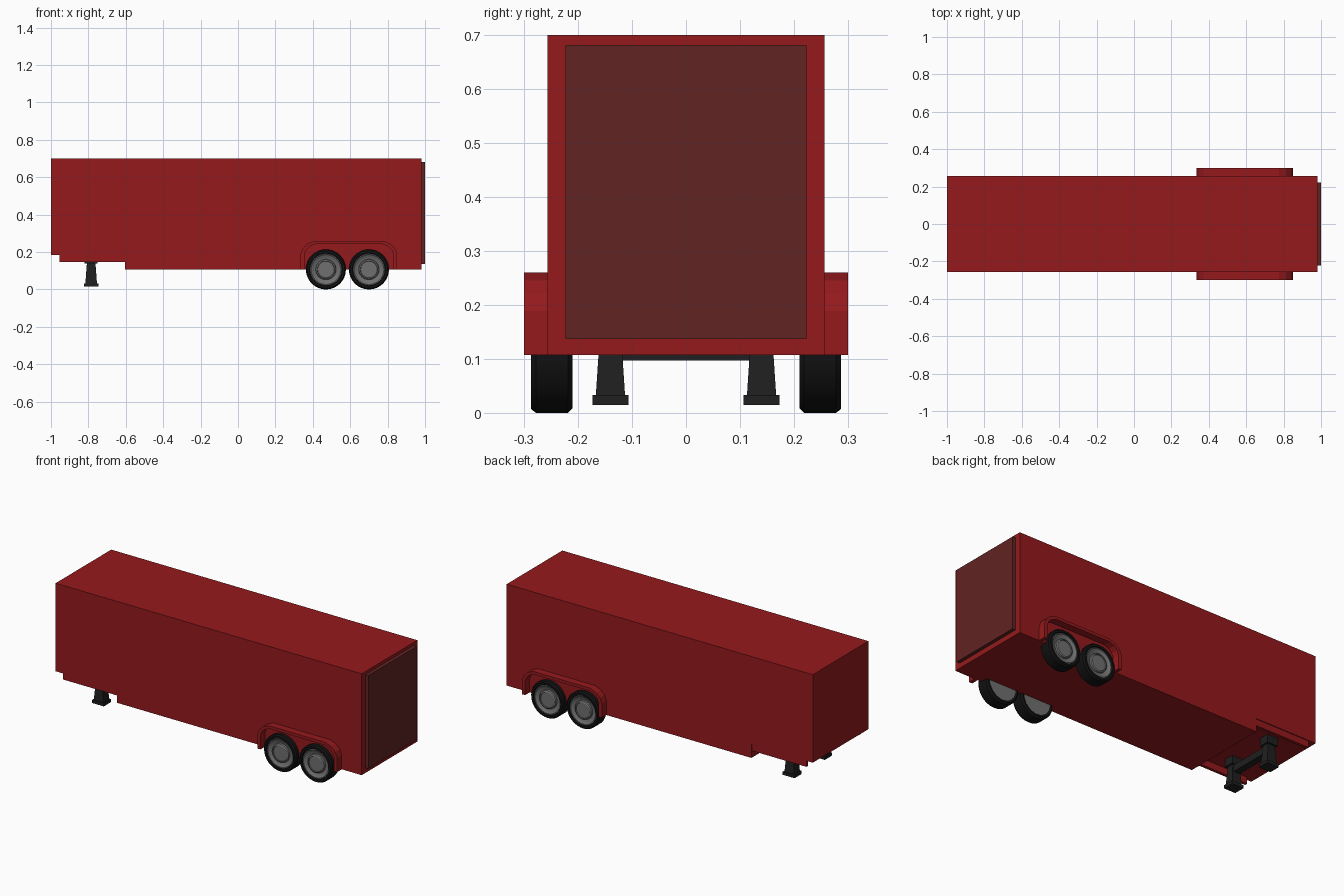
import bpy, bmesh, math
from mathutils import Matrix

if "Cube" in bpy.data.objects:
    bpy.data.objects.remove(bpy.data.objects["Cube"])


def material(name, rgb):
    m = bpy.data.materials.new(name)
    m.diffuse_color = (*rgb, 1)
    m.use_nodes = True
    m.node_tree.nodes["Principled BSDF"].inputs["Base Color"].default_value = m.diffuse_color
    return m


RED = material("red_paint", (0.30, 0.010, 0.012))
DOOR = material("dark_red", (0.12, 0.018, 0.016))
BLACK = material("black_rubber", (0.006, 0.006, 0.006))
METAL = material("black_metal", (0.014, 0.014, 0.014))
RIM = material("rim_grey", (0.16, 0.16, 0.16))


def finish(name, bm, mat, smooth=False):
    bmesh.ops.recalc_face_normals(bm, faces=bm.faces)
    me = bpy.data.meshes.new(name)
    bm.to_mesh(me)
    bm.free()
    ob = bpy.data.objects.new(name, me)
    bpy.context.collection.objects.link(ob)
    me.materials.append(mat)
    if smooth:
        bpy.ops.object.select_all(action='DESELECT')
        ob.select_set(True)
        bpy.context.view_layer.objects.active = ob
        bpy.ops.object.shade_smooth_by_angle(angle=math.radians(35))
    return ob


def box(name, x, y, z, mat, taper=1.0):
    """Box from (min, max) ranges; taper scales the top."""
    bm = bmesh.new()
    cx, cy = sum(x) / 2, sum(y) / 2
    hx, hy = (x[1] - x[0]) / 2, (y[1] - y[0]) / 2
    rings = [[bm.verts.new((cx + sx * hx * t, cy + sy * hy * t, h))
              for sx, sy in ((-1, -1), (1, -1), (1, 1), (-1, 1))]
             for h, t in ((z[0], 1), (z[1], taper))]
    for r in rings:
        bm.faces.new(r)
    for i in range(4):
        j = (i + 1) % 4
        bm.faces.new((rings[0][i], rings[0][j], rings[1][j], rings[1][i]))
    return finish(name, bm, mat)


def extrude_xz(name, pts, y0, y1, mat):
    """Side profile in x,z extruded along y."""
    bm = bmesh.new()
    face = bm.faces.new([bm.verts.new((x, y0, z)) for x, z in pts])
    out = bmesh.ops.extrude_face_region(bm, geom=[face])
    verts = [g for g in out["geom"] if isinstance(g, bmesh.types.BMVert)]
    bmesh.ops.translate(bm, verts=verts, vec=(0, y1 - y0, 0))
    return finish(name, bm, mat)


def lathe(name, profile, x, z, side, mat, n=32):
    """Spin (radius, y) points about a y-parallel axle."""
    bm = bmesh.new()
    vs = [bm.verts.new((r, y, 0)) for r, y in profile]
    es = [bm.edges.new(p) for p in zip(vs, vs[1:])]
    bmesh.ops.spin(bm, geom=vs + es, cent=(0, 0, 0), axis=(0, 1, 0),
                   angle=2 * math.pi, steps=n, use_merge=True)
    bmesh.ops.remove_doubles(bm, verts=bm.verts, dist=1e-5)
    bm.transform(Matrix.Translation((x, 0, z)) @ Matrix.Diagonal((1, side, 1, 1)))
    return finish(name, bm, mat, smooth=True)


# Cargo body with raised nose
extrude_xz("cargo_body", [(-1, 0.185), (-0.603, 0.185), (-0.603, 0.107), (0.98, 0.107),
                          (0.98, 0.70), (-1, 0.70)], -0.257, 0.257, RED)
# Rear door
box("rear_door", (0.97, 1.0), (-0.223, 0.223), (0.137, 0.682), DOOR)

# Arch outline shared by the fenders, mirrored about its middle
MID = 0.593
outer = [(0.335, 0.107), (0.335, 0.19), (0.347, 0.221), (0.372, 0.245), (0.41, 0.26)]
inner = [(0.355, 0.107), (0.355, 0.187), (0.364, 0.211), (0.384, 0.231), (0.414, 0.243)]


def arch(pts):
    return pts + [(2 * MID - x, z) for x, z in reversed(pts)]


tyre = [(0.082, 0.215), (0.098, 0.21), (0.107, 0.219), (0.107, 0.278),
        (0.1, 0.287), (0.088, 0.287), (0.084, 0.278), (0.084, 0.215)]
rim = [(0, 0.213), (0.086, 0.213), (0.086, 0.280), (0.080, 0.280), (0.074, 0.274),
       (0.055, 0.270), (0.053, 0.280), (0.046, 0.284), (0.044, 0.279), (0, 0.279)]

for side, tag in ((-1, "front"), (1, "back")):
    # Wheel fender and nose rail
    extrude_xz(f"{tag}_fender", arch(outer) + arch(inner)[::-1],
               side * 0.25, side * 0.30, RED)
    box(f"{tag}_nose_rail", (-0.955, -0.60),
        tuple(sorted((side * 0.235, side * 0.252))), (0.147, 0.19), RED)
    # Tandem wheels
    for i, wx in enumerate((0.47, 0.70)):
        lathe(f"{tag}_tyre_{i + 1}", tyre, wx, 0.107, side, BLACK)
        lathe(f"{tag}_rim_{i + 1}", rim, wx, 0.107, side, RIM)
    # Landing leg
    c = side * 0.14
    box(f"{tag}_leg_foot", (-0.823, -0.747), (c - 0.033, c + 0.033), (0.015, 0.033), METAL)
    box(f"{tag}_leg_column", (-0.816, -0.754), (c - 0.027, c + 0.027), (0.033, 0.15), METAL, 0.72)
    box(f"{tag}_leg_mount", (-0.82, -0.75), (c - 0.03, c + 0.03), (0.14, 0.187), METAL)

# Bar joining the landing legs
box("leg_crossbar", (-0.805, -0.765), (-0.13, 0.13), (0.097, 0.135), METAL)

# Stand the model on z = 0
bpy.context.view_layer.update()
